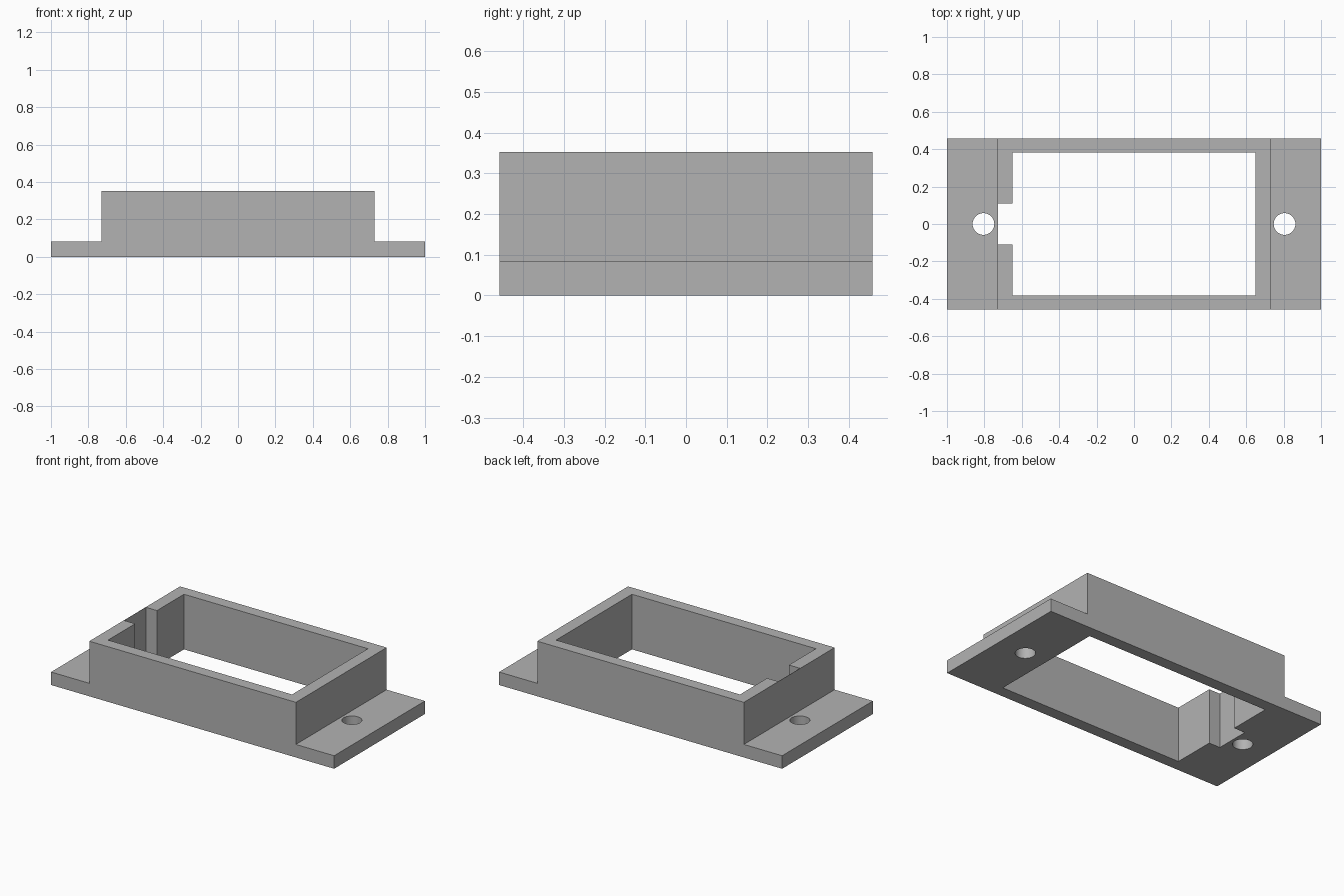
import bpy
import bmesh

if "Cube" in bpy.data.objects:
    bpy.data.objects.remove(bpy.data.objects["Cube"], do_unlink=True)

HALF_LENGTH, HALF_WIDTH = 1.0, 0.458
FLANGE_TOP, FRAME_TOP = 0.083, 0.352
FRAME_X = 0.73
POCKET_X, POCKET_Y = 0.65, 0.383
NOTCH_Y, SKIN = 0.11, 0.002
HOLE_X, HOLE_RADIUS = 0.805, 0.058

# Plain grey plastic
grey = bpy.data.materials.new("plain_grey")
grey.use_nodes = True
colour = (0.45, 0.45, 0.45, 1)
grey.diffuse_color = colour
grey.node_tree.nodes["Principled BSDF"].inputs["Base Color"].default_value = colour


def stepped_body(name):
    """Extrude the flanged side profile across the width."""
    right = [(HALF_LENGTH, 0), (HALF_LENGTH, FLANGE_TOP),
             (FRAME_X, FLANGE_TOP), (FRAME_X, FRAME_TOP)]
    profile = right + [(-x, z) for x, z in reversed(right)]
    bm = bmesh.new()
    face = bm.faces.new([bm.verts.new((x, -HALF_WIDTH, z)) for x, z in profile])
    sweep = bmesh.ops.extrude_face_region(bm, geom=[face])
    moved = [v for v in sweep["geom"] if isinstance(v, bmesh.types.BMVert)]
    bmesh.ops.translate(bm, verts=moved, vec=(0, 2 * HALF_WIDTH, 0))
    bmesh.ops.recalc_face_normals(bm, faces=bm.faces)
    mesh = bpy.data.meshes.new(name)
    bm.to_mesh(mesh)
    bm.free()
    mesh.materials.append(grey)
    obj = bpy.data.objects.new(name, mesh)
    bpy.context.collection.objects.link(obj)
    return obj


def box_cutter(x0, x1, half_y):
    bpy.ops.mesh.primitive_cube_add(size=1, location=((x0 + x1) / 2, 0, 0.2))
    cutter = bpy.context.object
    cutter.scale = (x1 - x0, 2 * half_y, 1)
    return cutter


def hole_cutter(x):
    bpy.ops.mesh.primitive_cylinder_add(vertices=48, radius=HOLE_RADIUS,
                                        depth=1, location=(x, 0, 0))
    return bpy.context.object


def cut(target, cutter):
    cutter.hide_render = True
    bpy.context.view_layer.objects.active = target
    mod = target.modifiers.new("cut", "BOOLEAN")
    mod.operation = "DIFFERENCE"
    mod.solver = "EXACT"
    mod.object = cutter
    bpy.ops.object.modifier_apply(modifier=mod.name)
    bpy.data.objects.remove(cutter, do_unlink=True)


frame = stepped_body("flanged_frame")

# Through pocket, cable notch leaving a thin outer skin, and screw holes
cut(frame, box_cutter(-POCKET_X, POCKET_X, POCKET_Y))
cut(frame, box_cutter(-FRAME_X + SKIN, -POCKET_X + 0.1, NOTCH_Y))
for side in (-1, 1):
    cut(frame, hole_cutter(side * HOLE_X))

frame.data.materials.clear()
frame.data.materials.append(grey)
for poly in frame.data.polygons:
    poly.material_index = 0

bpy.ops.object.select_all(action="DESELECT")
frame.select_set(True)
bpy.context.view_layer.objects.active = frame
bpy.ops.object.shade_smooth_by_angle()
